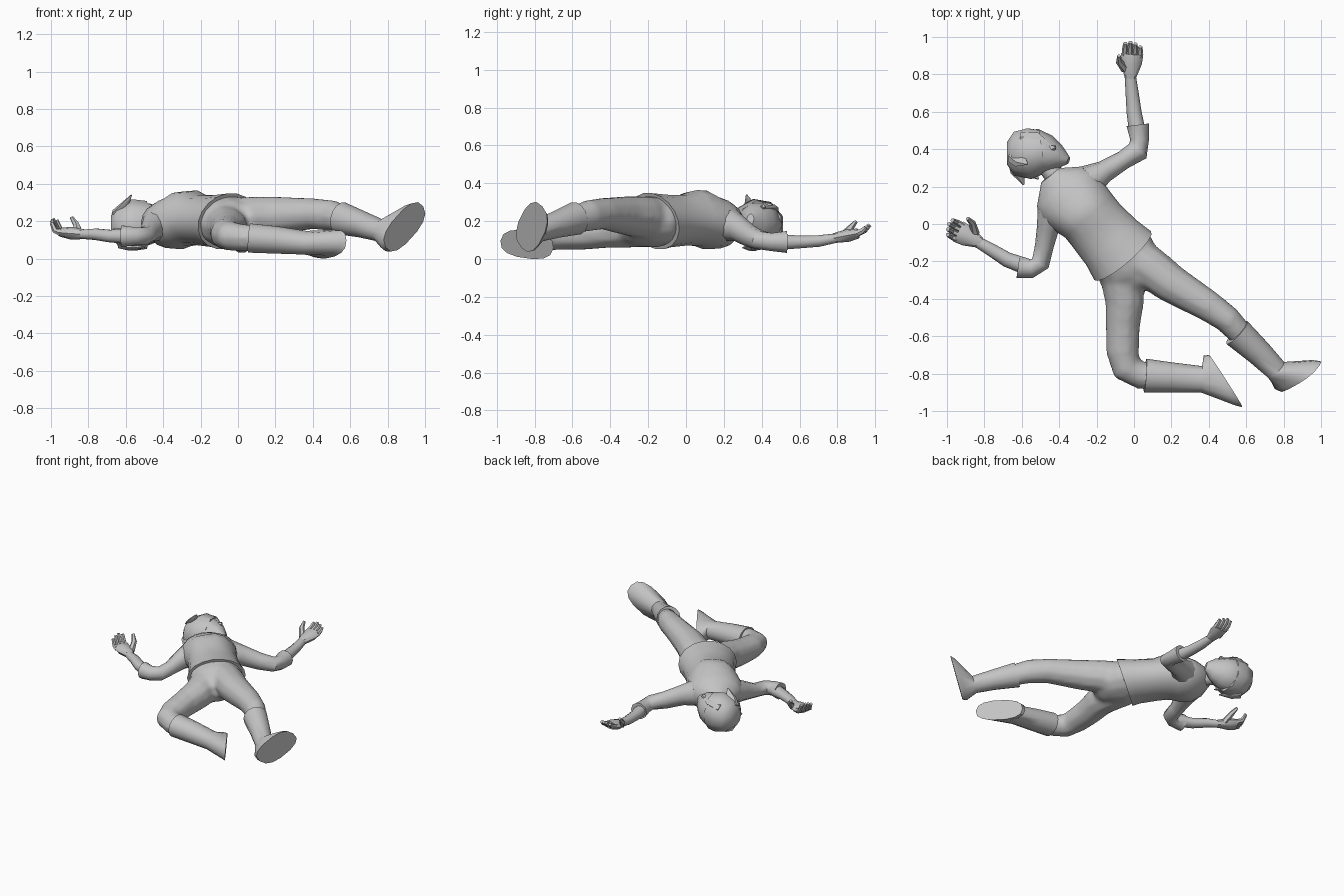
import bpy
import bmesh
import math
from mathutils import Vector

default_cube = bpy.data.objects.get("Cube")
if default_cube:
    bpy.data.objects.remove(default_cube, do_unlink=True)

UNIT = 0.01  # all part measurements below are in hundredths
UP = Vector((0, 0, 1))

grey = bpy.data.materials.new("plain_grey")
grey.use_nodes = True
grey.diffuse_color = (0.55, 0.55, 0.55, 1)
grey.node_tree.nodes["Principled BSDF"].inputs["Base Color"].default_value = grey.diffuse_color
parts = []


def finish(name, bm):
    """Turn a bmesh into a named, coloured object."""
    bmesh.ops.recalc_face_normals(bm, faces=bm.faces)
    bmesh.ops.scale(bm, vec=(UNIT, UNIT, UNIT), verts=bm.verts)
    mesh = bpy.data.meshes.new(name)
    bm.to_mesh(mesh)
    bm.free()
    mesh.materials.append(grey)
    obj = bpy.data.objects.new(name, mesh)
    bpy.context.collection.objects.link(obj)
    parts.append(obj)
    return obj


def ellipse(centre, u, v, sides, power=1.0):
    """Ring of points; a power below one makes it boxier."""
    def bulge(value):
        return math.copysign(abs(value) ** power, value)
    angles = [math.tau * i / sides for i in range(sides)]
    return [centre + u * bulge(math.cos(t)) + v * bulge(math.sin(t)) for t in angles]


def best_match(ring, previous):
    """Roll or reverse a ring so that it joins the previous one without twist."""
    options = []
    for order in (ring, ring[::-1]):
        options += [order[i:] + order[:i] for i in range(len(order))]
    return min(options, key=lambda o: sum((p - q).length_squared for p, q in zip(o, previous)))


def loft(name, stations, sides=10, sole=None):
    """Skin stations of (x, y, z, half width, half height); sole adds a foot."""
    centres = [Vector(s[:3]) for s in stations]
    rings = []
    for i, (centre, station) in enumerate(zip(centres, stations)):
        ahead = centres[min(i + 1, len(centres) - 1)]
        behind = centres[max(i - 1, 0)]
        tangent = (ahead - behind).normalized()
        side = tangent.cross(UP).normalized()
        rings.append(ellipse(centre, side * station[3], side.cross(tangent) * station[4], sides))
    if sole:
        middle, length, width = (Vector(s) for s in sole)
        instep = middle.lerp(centres[-1], 0.25)
        for centre, size in ((instep, 0.95), (middle, 1)):
            ring = ellipse(centre, length * size, width * size, sides, 0.8)
            shift = centre - sum(rings[-1], Vector()) / sides
            rings.append(best_match(ring, [p + shift for p in rings[-1]]))
    bm = bmesh.new()
    loops = [[bm.verts.new(p) for p in ring] for ring in rings]
    for a, b in zip(loops, loops[1:]):
        for i in range(sides):
            j = (i + 1) % sides
            bm.faces.new((a[i], a[j], b[j], b[i]))
    bm.faces.new(loops[0])
    bm.faces.new(loops[-1])
    return finish(name, bm)


def hand(label, wrist, knuckles, thumb_tip, curl):
    """Palm, four curled fingers and a thumb, with the palm facing up."""
    wrist, knuckles, thumb_tip = Vector(wrist), Vector(knuckles), Vector(thumb_tip)
    forward = (knuckles - wrist).normalized()
    across = forward.cross(UP).normalized()
    if across.dot(thumb_tip - knuckles) < 0:
        across = -across
    middle = wrist.lerp(knuckles, 0.6)
    loft(label + "_palm", [(*wrist, 3, 2.6), (*middle, 5.6, 3.4), (*knuckles, 6, 2.6)], 8)
    for i, finger in enumerate(("index", "middle", "ring", "little")):
        base = knuckles + across * (4 - 2.7 * i) - forward
        reach = (1, 1.12, 1, 0.8)[i]
        bend = base + (forward * 4 + UP) * reach
        tip = bend + (forward * 2.5 + UP * curl) * reach
        loft(f"{label}_{finger}_finger",
             [(*base, 1.6, 1.9), (*bend, 1.5, 1.6), (*tip, 1.1, 1.1)], 6)
    root = wrist.lerp(knuckles, 0.35) + across * 3
    joint = root.lerp(thumb_tip, 0.55) + across * 1.5
    loft(label + "_thumb", [(*root, 2.4, 2.4), (*joint, 1.8, 1.8), (*thumb_tip, 1, 1)], 6)


# Tunic, with its chest raised and its hem leaning forward
tunic = loft("tunic", [(-45, 26, 20, 6, 5), (-40, 20, 19.5, 16, 11), (-36, 16, 19, 19, 13.5),
                       (-32, 12, 19, 19, 14), (-28, 8, 20, 18, 13.5), (-24, 4, 20, 17, 13),
                       (-20, -1, 20, 17, 13), (-12, -10, 20, 18, 14),
                       (-6, -17, 20, 20, 15)], 18)
bumps = [Vector((-0.22, 0.09)), Vector((-0.34, -0.01))]
downward = Vector((0.65, -0.75, 0))
for vert in tunic.data.vertices:
    height = (vert.co.z - 0.2) / 0.15
    if height > 0:
        near = sum(math.exp(-((vert.co.xy - b).length / 0.08) ** 2) for b in bumps)
        vert.co.z += 0.04 * near * min(1, height * 1.3)
    if vert.index >= len(tunic.data.vertices) - 18:
        vert.co += downward * 0.045 * height

# Trousers: hips and thighs fused into one smooth skin
trousers = [
    loft("trousers", [(-12, -10, 20, 15, 12), (-6, -17, 20, 18.5, 14),
                      (-1, -24, 19, 17, 13), (3, -31, 18, 10, 10), (5, -35, 18, 4, 6)], 14),
    loft("left_thigh", [(-2, -16, 21, 11, 12), (8, -23, 22, 11.5, 11.5), (20, -32, 23, 10.5, 10.5),
                        (40, -44, 24, 8.5, 8.5), (50, -51, 23, 7.5, 8.5), (60, -62, 20, 6.5, 7)]),
    loft("right_thigh", [(-9, -22, 18, 12, 12), (-6, -32, 17, 11.5, 11.5), (-5, -42, 16, 10.5, 10.5),
                         (-6, -55, 14, 9.3, 9.5), (-6, -68, 13, 9, 8.5), (-4, -77, 12, 8.5, 8),
                         (4, -81, 11, 7.5, 7.5), (12, -82, 11, 7, 7)])]
bpy.ops.object.select_all(action="DESELECT")
for obj in trousers:
    obj.select_set(True)
bpy.context.view_layer.objects.active = trousers[0]
bpy.ops.object.join()
parts = [tunic, trousers[0]]
remesh = trousers[0].modifiers.new("fuse", "REMESH")
remesh.mode = "VOXEL"
remesh.voxel_size = 0.016
remesh.use_smooth_shade = True
soften = trousers[0].modifiers.new("soften", "SMOOTH")
soften.iterations = 6

# Boots, each ending in a flat sole: centre, length axis, width axis
loft("left_boot", [(55, -58, 21.5, 8.3, 8.8), (67, -69, 18, 7, 7), (76, -78, 15, 6, 6)],
     14, sole=((89, -81.5, 17), (10, 5.5, 11), (-3.8, -5.5, 6)))
loft("right_boot", [(6, -81, 11, 9, 8), (20, -82, 10, 8, 7.5), (36, -83, 8.5, 7, 6.5)],
     14, sole=((49, -84, 7.7), (9, -14, 2), (0, 1, 7.3)))

# Sleeves and forearms
loft("left_sleeve", [(-24, 23, 18, 9, 9), (-16, 28, 16, 6, 7), (-6, 34, 12, 5, 6),
                     (2, 39, 10, 6, 5), (3, 45, 9, 5, 5), (2, 53, 9, 6, 6)])
loft("left_forearm", [(2, 48, 9, 4.5, 4.5), (0, 60, 9, 4, 3.5), (-1, 70, 9.5, 3.5, 3.2),
                      (-2, 79, 11, 3, 2.6)])
loft("right_sleeve", [(-43, 7, 18, 9, 9), (-46, -2, 16, 6, 7), (-48, -12, 13, 5, 5),
                      (-50, -21, 12, 5, 5), (-55, -24, 12, 5, 5), (-62, -23, 12, 6, 6)])
loft("right_forearm", [(-57, -23, 12, 4.5, 4.5), (-68, -19, 12, 4, 3.5),
                       (-76, -14, 13, 3.5, 3.2), (-83, -10, 13, 3, 2.6)])

# Hands
hand("left_hand", (-2, 78, 11), (-1, 91, 13.5), (-8, 90, 20), 2)
hand("right_hand", (-82, -10, 13), (-94, -4, 14), (-89, 3, 22), 5)

# Neck and head, turned towards its left
loft("neck", [(-39, 22, 19, 6, 6), (-46, 30, 18, 5, 5), (-51, 37, 18, 5, 5)])
loft("head", [(-64, 39, 18, 5, 5), (-61, 39, 18, 10, 11), (-53, 38.5, 18, 12.5, 13),
              (-46, 37, 19, 10.5, 11), (-40, 35.5, 20, 6.5, 8), (-35, 34, 21, 2, 3)])
loft("nose", [(-46, 40, 26, 3, 2), (-42, 41, 28, 1, 1)], 5)

# Hair: a cap and loose pointed locks
loft("hair_cap", [(-68, 38, 17, 6, 6), (-64, 38, 17, 12, 11), (-56, 38, 18, 14, 14),
                  (-49, 39, 18, 12, 13)], 9)
for name, root, bend, tip in (
        ("fringe_lock", (-64, 37, 24), (-61, 34, 28), (-57, 32, 34)),
        ("crown_lock", (-60, 44, 25), (-52, 45, 27), (-43, 41, 27)),
        ("side_lock", (-63, 36, 18), (-62, 28, 15), (-59, 21, 13)),
        ("nape_lock", (-58, 36, 16), (-56, 28, 14), (-51, 24, 13)),
        ("lower_lock", (-62, 38, 8), (-57, 35, 6), (-50, 30, 6))):
    loft(name, [(*root, 5, 3), (*bend, 4, 2), (*tip, 0.4, 0.3)], 6)

# Smooth shading that keeps hems, cuffs and soles sharp
bpy.ops.object.select_all(action="DESELECT")
for obj in parts:
    obj.select_set(True)
bpy.context.view_layer.objects.active = parts[0]
bpy.ops.object.shade_smooth_by_angle(angle=math.radians(42))
